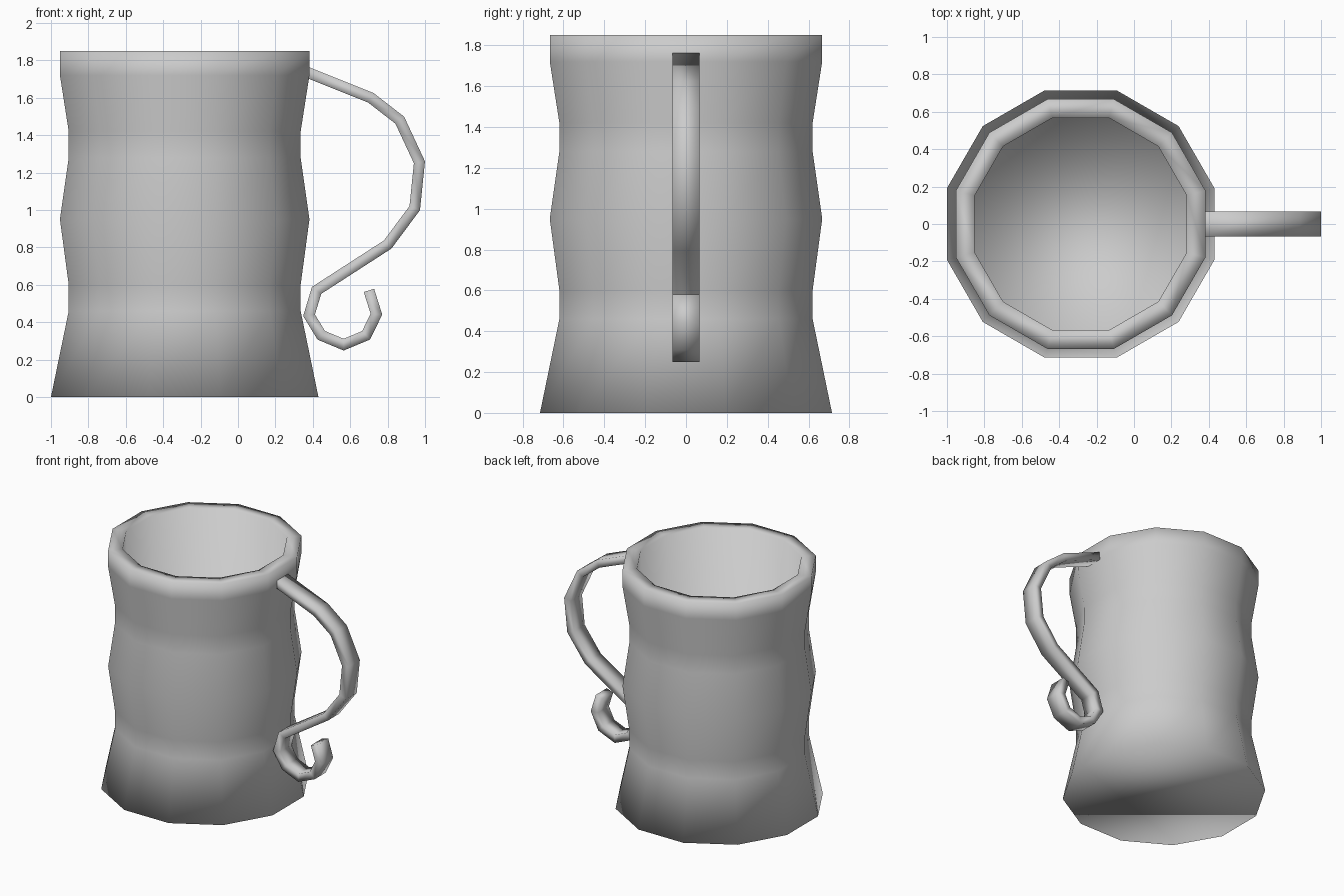
import bpy, bmesh, math
from mathutils import Vector

cube = bpy.data.objects.get("Cube")
if cube:
    bpy.data.objects.remove(cube)

grey = bpy.data.materials.new("plain grey")
grey.use_nodes = True
colour = (0.6, 0.6, 0.6, 1)
grey.diffuse_color = colour
grey.node_tree.nodes["Principled BSDF"].inputs["Base Color"].default_value = colour


def loft(name, rings):
    """Skin a list of closed rings, cap both ends and shade smooth."""
    bm = bmesh.new()
    loops = [[bm.verts.new(p) for p in ring] for ring in rings]
    for a, b in zip(loops, loops[1:]):
        for i in range(len(a)):
            j = (i + 1) % len(a)
            bm.faces.new((a[i], a[j], b[j], b[i]))
    bm.faces.new(loops[0])
    bm.faces.new(loops[-1])
    bmesh.ops.recalc_face_normals(bm, faces=bm.faces)
    for f in bm.faces:
        f.smooth = True
    mesh = bpy.data.meshes.new(name)
    bm.to_mesh(mesh)
    bm.free()
    mesh.materials.append(grey)
    obj = bpy.data.objects.new(name, mesh)
    bpy.context.collection.objects.link(obj)
    return obj


# Mug body: twelve sides, wavy outside, straight inside (flat-to-centre, height)
SIDES = 12
CENTRE_X = -0.285
profile = [(0.715, 0), (0.62, 0.46), (0.62, 0.6), (0.667, 0.95),
           (0.62, 1.28), (0.62, 1.42), (0.667, 1.72), (0.667, 1.85),
           (0.567, 1.85), (0.567, 0.1)]


def polygon(flat, z):
    r = flat / math.cos(math.pi / SIDES)
    angles = [(i + 0.5) * math.tau / SIDES for i in range(SIDES)]
    return [(CENTRE_X + r * math.cos(a), r * math.sin(a), z) for a in angles]


loft("mug_body", [polygon(*p) for p in profile])

# Handle: flat strap following a question-mark path with a curled tail (x, z)
path = [Vector(p) for p in [
    (0.36, 1.74), (0.71, 1.60), (0.865, 1.48), (0.97, 1.255), (0.945, 1.01),
    (0.80, 0.815), (0.42, 0.57), (0.38, 0.437), (0.445, 0.33), (0.565, 0.28),
    (0.685, 0.33), (0.74, 0.443), (0.70, 0.57)]]
HALF_WIDTH, HALF_THICK = 0.067, 0.029


def strap_section(i):
    before = (path[i] - path[max(i - 1, 0)]).normalized()
    after = (path[min(i + 1, len(path) - 1)] - path[i]).normalized()
    along = (before + after).normalized()
    side = Vector((-along.y, along.x))
    ref = after if after.length else before
    side *= HALF_THICK / along.dot(ref)
    return [(path[i].x + s * side.x, y, path[i].y + s * side.y)
            for s, y in ((1, -HALF_WIDTH), (1, HALF_WIDTH),
                         (-1, HALF_WIDTH), (-1, -HALF_WIDTH))]


loft("handle", [strap_section(i) for i in range(len(path))])
